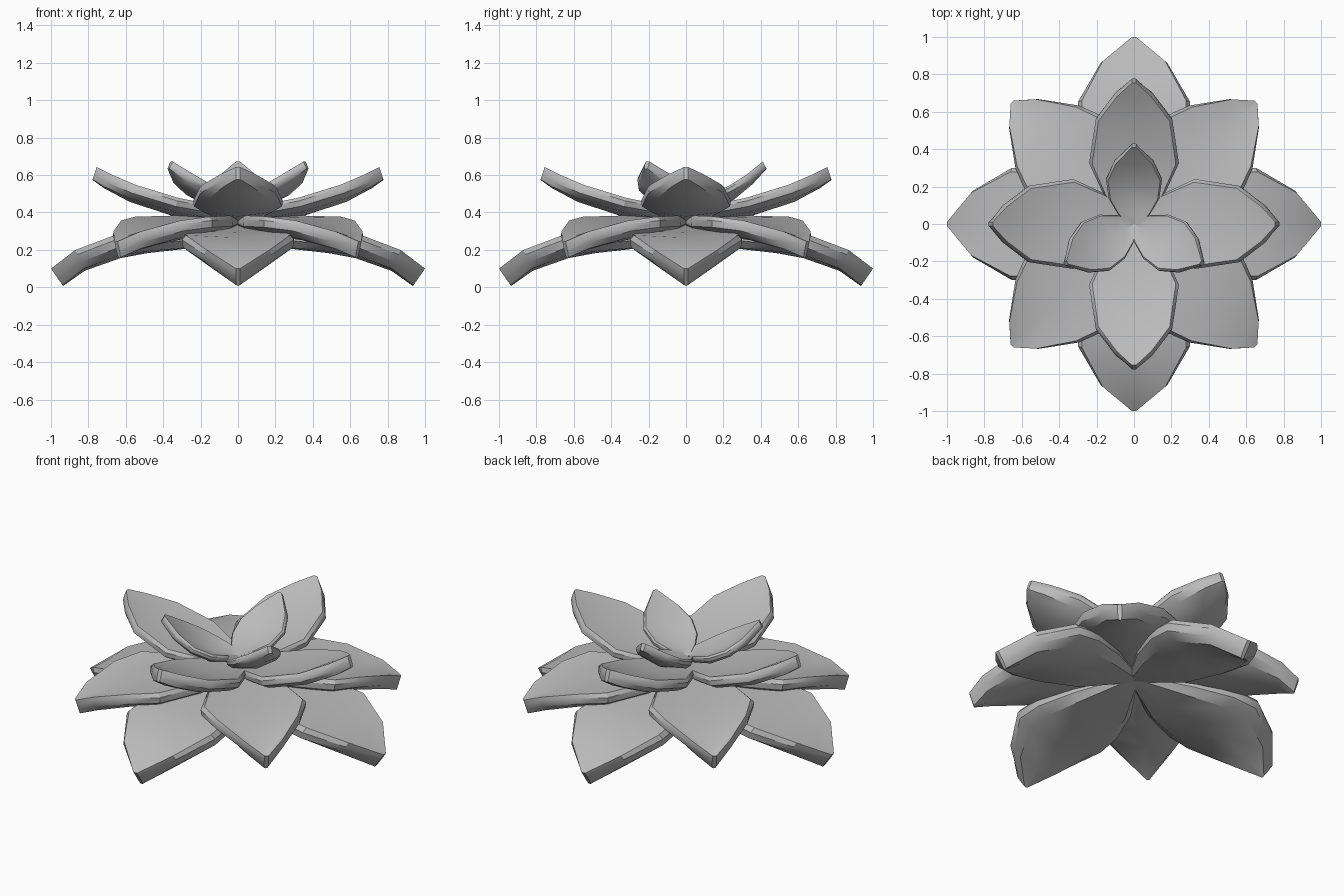
import bpy, bmesh, math
from mathutils import Matrix

if "Cube" in bpy.data.objects:
    bpy.data.objects.remove(bpy.data.objects["Cube"])

mat = bpy.data.materials.new("petal_grey")
mat.diffuse_color = (0.5, 0.5, 0.5, 1)
mat.use_nodes = True
mat.node_tree.nodes["Principled BSDF"].inputs["Base Color"].default_value = mat.diffuse_color

# cross-section of a thick petal: (fraction of half width, fraction of thickness)
SECTION = [(-.93, 0), (0, 0), (.93, 0), (1, .25), (.98, .65), (.76, 1),
           (0, 1.05), (-.76, 1), (-.98, .65), (-1, .25)]


def petal(name, stations, thick, tip_lean, angle):
    """Loft a petal along +x through (radius, half width, mid z, side z), then turn it."""
    bm = bmesh.new()
    rings = []
    tip = stations[-1][0]
    for i, (r, hw, zm, zs) in enumerate(stations):
        a, b = stations[max(i - 1, 0)], stations[min(i + 1, len(stations) - 1)]
        dr, dz = b[0] - a[0], b[2] - a[2]
        length = math.hypot(dr, dz)
        nx, nz = -dz / length, dr / length
        if i == len(stations) - 1:      # blunter, more upright tip
            nx *= tip_lean
        th = thick * min(1, .6 + 1.6 * r / tip)   # thinner at the root
        ring = []
        for u, d in SECTION:
            z = zm + (zs - zm) * abs(u)
            ring.append(bm.verts.new((r - nx * d * th, u * hw, z - nz * d * th)))
        rings.append(ring)
    n = len(SECTION)
    for p, q in zip(rings, rings[1:]):
        for k in range(n):
            bm.faces.new((p[k], p[(k + 1) % n], q[(k + 1) % n], q[k]))
    bm.faces.new(rings[0])
    bm.faces.new(rings[-1])
    bmesh.ops.recalc_face_normals(bm, faces=bm.faces)
    bm.transform(Matrix.Rotation(math.radians(angle), 4, 'Z'))
    me = bpy.data.meshes.new(name)
    bm.to_mesh(me)
    bm.free()
    me.materials.append(mat)
    ob = bpy.data.objects.new(name, me)
    bpy.context.collection.objects.link(ob)
    bpy.ops.object.select_all(action='DESELECT')
    ob.select_set(True)
    bpy.context.view_layer.objects.active = ob
    bpy.ops.object.shade_smooth_by_angle(angle=math.radians(32))


# layers: name, petal angles, thickness, tip lean, stations
LAYERS = [
    # drooping outer petals
    ("outer_petal", (0, 90, 180, 270), .108, 1.0,
     [(0, .03, .345, .345), (.28, .21, .32, .32), (.5, .29, .295, .30),
      (.66, .30, .265, .28), (.87, .18, .19, .20), (1.0, .012, .10, .10)]),
    # diagonal petals
    ("diagonal_petal", (45, 135, 225, 315), .09, .8,
     [(0, .03, .385, .385), (.25, .21, .37, .385), (.5, .30, .345, .38),
      (.66, .24, .315, .36), (.84, .11, .275, .30), (.922, .012, .245, .245)]),
    # raised inner petals
    ("inner_petal", (0, 90, 180, 270), .075, .6,
     [(0, .03, .41, .41), (.15, .16, .425, .445), (.32, .24, .455, .48),
      (.55, .205, .53, .55), (.68, .10, .60, .605), (.755, .012, .643, .643)]),
    # three small upright centre petals
    ("centre_petal", (90, 210, 330), .05, .6,
     [(0, .03, .44, .45), (.05, .085, .45, .475), (.13, .135, .465, .50),
      (.23, .15, .515, .545), (.32, .105, .59, .60), (.41, .012, .672, .672)]),
]
for name, angles, thick, lean, stations in LAYERS:
    for i, ang in enumerate(angles):
        petal(f"{name}_{i + 1}", stations, thick, lean, ang)
